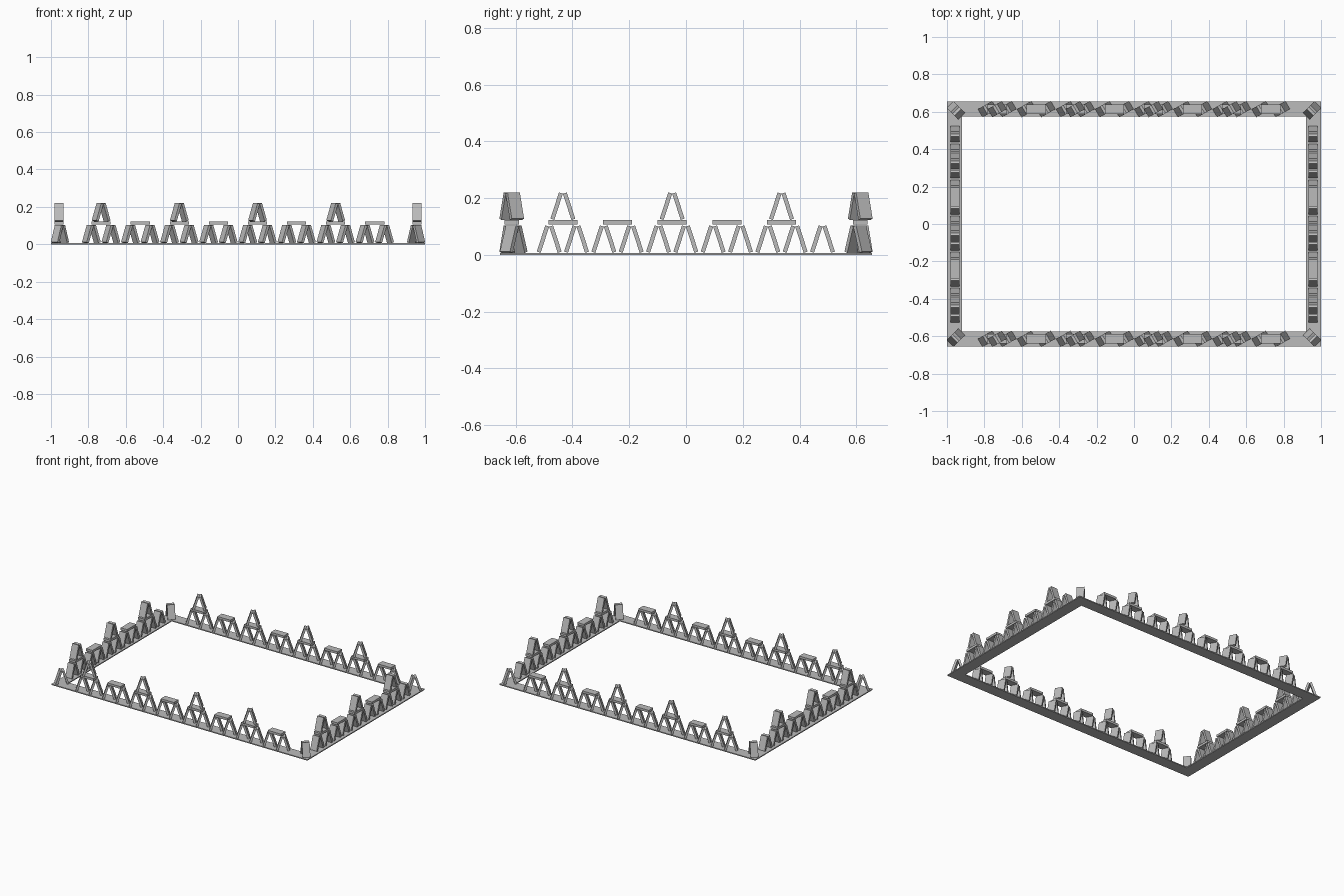
import bpy, bmesh, math
from mathutils import Matrix, Vector

if "Cube" in bpy.data.objects:
    bpy.data.objects.remove(bpy.data.objects["Cube"])

BASE_H = 0.007        # thickness of the ground frame
CARD_L, CARD_W, CARD_T = 0.097, 0.05, 0.0145
LEAN = math.radians(18)
BRIDGE_Z, BRIDGE_T, BRIDGE_L = 0.107, 0.016, 0.102

grey = bpy.data.materials.new("plain grey")
grey.diffuse_color = (0.5, 0.5, 0.5, 1)
grey.use_nodes = True
grey.node_tree.nodes["Principled BSDF"].inputs["Base Color"].default_value = grey.diffuse_color


def finish(name, bm):
    bmesh.ops.recalc_face_normals(bm, faces=bm.faces)
    mesh = bpy.data.meshes.new(name)
    bm.to_mesh(mesh)
    bm.free()
    mesh.materials.append(grey)
    bpy.context.collection.objects.link(bpy.data.objects.new(name, mesh))


def box(bm, matrix, size):
    bmesh.ops.create_cube(bm, size=1, matrix=matrix @ Matrix.Diagonal((*size, 1)))


def tent(bm, x, y, z, angle):
    """Two slabs leaning together, spread along the direction of angle."""
    place = Matrix.Translation((x, y, z)) @ Matrix.Rotation(angle, 4, 'Z')
    height = CARD_L * math.cos(LEAN) + CARD_T * math.sin(LEAN)
    offset = (CARD_L * math.sin(LEAN) + CARD_T * math.cos(LEAN)) / 2
    for s in (-1, 1):
        m = place @ Matrix.Translation((s * offset, 0, height / 2)) @ Matrix.Rotation(-s * LEAN, 4, 'Y')
        box(bm, m, (CARD_T, CARD_W, CARD_L))


def row(name, start, direction, spacing, count, turn):
    """Row of tents, a bridge on each pair, a second tent on every other bridge."""
    along = math.atan2(direction[1], direction[0])
    start, step = Vector(start), Vector(direction) * spacing
    lower, bridges, upper = bmesh.new(), bmesh.new(), bmesh.new()
    for i in range(count):
        p = start + step * i
        tent(lower, p.x, p.y, BASE_H, along + turn)
    for k in range(count // 2):
        p = start + step * (2 * k + 0.5)
        m = Matrix.Translation((p.x, p.y, BRIDGE_Z + BRIDGE_T / 2)) @ Matrix.Rotation(along, 4, 'Z')
        box(bridges, m, (BRIDGE_L, CARD_W, BRIDGE_T))
        if k % 2 == 0:
            tent(upper, p.x, p.y, BRIDGE_Z + BRIDGE_T, along + turn)
    finish(name + "_lower_tents", lower)
    finish(name + "_bridges", bridges)
    finish(name + "_upper_tents", upper)


# flat rectangular ground frame
bm = bmesh.new()
rings = []
for hx, hy in ((1.0, 0.655), (0.92, 0.575)):
    for z in (0, BASE_H):
        rings.append([bm.verts.new((sx * hx, sy * hy, z))
                      for sx, sy in ((-1, -1), (1, -1), (1, 1), (-1, 1))])
for a, b in ((0, 1), (1, 3), (3, 2), (2, 0)):
    for i in range(4):
        j = (i + 1) % 4
        bm.faces.new((rings[a][i], rings[a][j], rings[b][j], rings[b][i]))
finish("ground_frame", bm)

# long rows with turned tents, short rows with straight tents
for name, s in (("front", -1), ("back", 1)):
    row(name, (-0.784, s * 0.614), (1, 0), 0.1045, 16, math.radians(30))
for name, s in (("left", -1), ("right", 1)):
    row(name, (s * 0.957, -0.482), (0, 1), 0.0963, 11, 0)

# single tents on the corners, facing the middle
bm = bmesh.new()
for sx in (-1, 1):
    for sy in (-1, 1):
        tent(bm, sx * 0.952, sy * 0.607, BASE_H, sx * sy * math.pi / 4)
finish("corner_tents", bm)
